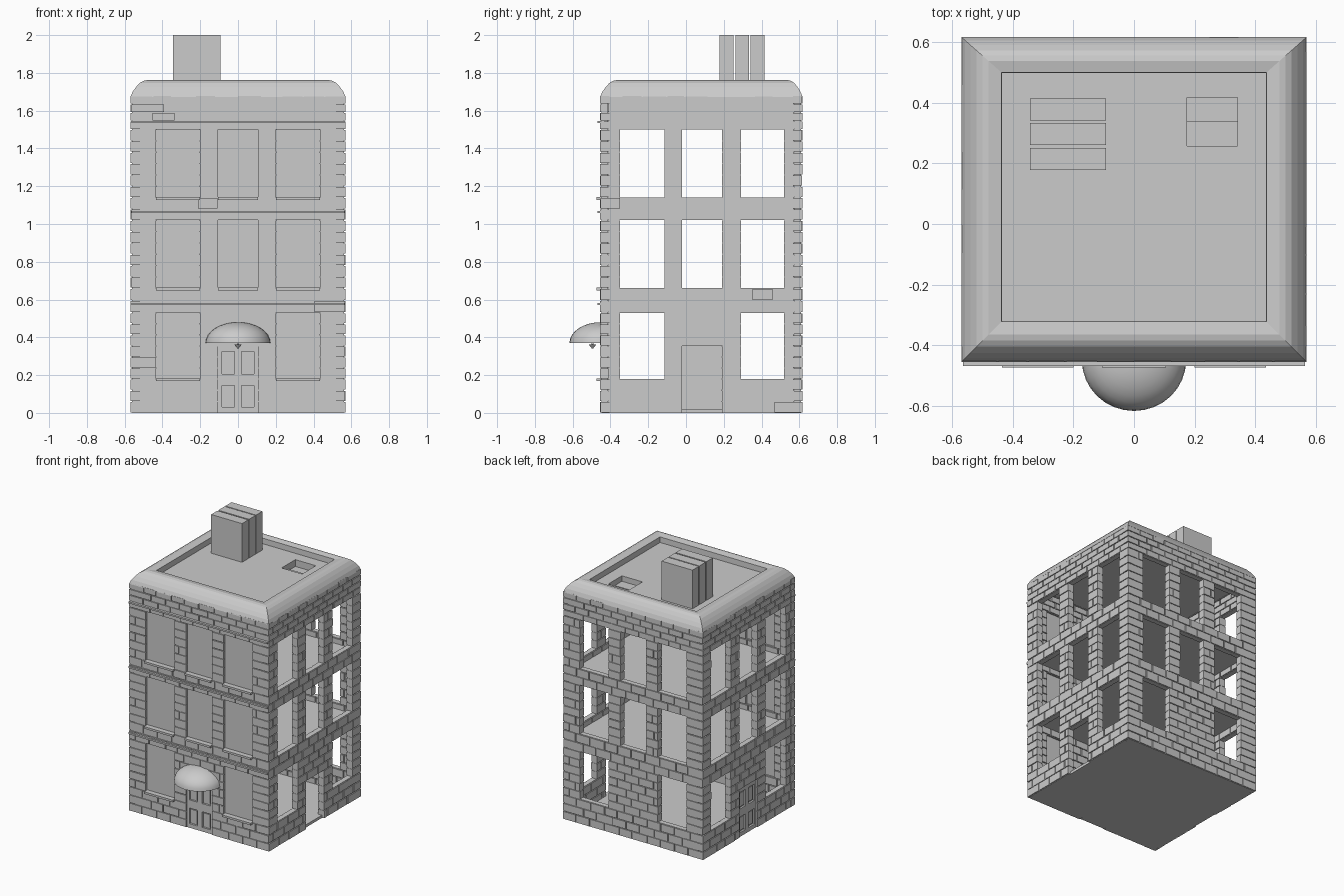
import bpy, bmesh, random
from mathutils import Vector, Matrix

if "Cube" in bpy.data.objects:
    bpy.data.objects.remove(bpy.data.objects["Cube"])

random.seed(4)
X, Y0, Y1, T = 0.57, -0.455, 0.617, 0.05      # half width, front, back, wall thickness


def box(bm, a, b):
    lo = [min(p, q) for p, q in zip(a, b)]
    hi = [max(p, q) for p, q in zip(a, b)]
    size = [q - p for p, q in zip(lo, hi)]
    mid = [(p + q) / 2 for p, q in zip(lo, hi)]
    bmesh.ops.create_cube(bm, size=1, matrix=Matrix.Translation(mid) @ Matrix.Diagonal((*size, 1)))


def finish(name, bm):
    me = bpy.data.meshes.new(name)
    bm.to_mesh(me)
    bm.free()
    ob = bpy.data.objects.new(name, me)
    bpy.context.collection.objects.link(ob)
    return ob


# Each wall maps (along, depth from outside) to (x, y)
SIDES = {
    "front": (lambda u, d: (u, Y0 + d), -X, X),
    "back": (lambda u, d: (u, Y1 - d), -X, X),
    "left": (lambda u, d: (-X + d, u), Y0, Y1),
    "right": (lambda u, d: (X - d, u), Y0, Y1),
}
COLS_X = [(-0.435, -0.2), (-0.105, 0.105), (0.2, 0.435)]
COLS_Y = [(-0.35, -0.115), (-0.02, 0.19), (0.29, 0.52)]
STOREYS = [(0.18, 0.53), (0.66, 1.02), (1.14, 1.50)]
DOOR_TOP = 0.355


def wall_box(bm, side, u0, u1, d0, d1, z0, z1):
    f = SIDES[side][0]
    box(bm, (*f(u0, d0), z0), (*f(u1, d1), z1))


def openings(side):
    cols = COLS_X if side in ("front", "back") else COLS_Y
    out = []
    for ci, (a, b) in enumerate(cols):
        for si, (z0, z1) in enumerate(STOREYS):
            if ci == 1 and si == 0:
                if side != "back":
                    out.append((a, b, 0, DOOR_TOP))
            else:
                out.append((a, b, z0, z1))
    return out


def solid_runs(lo, hi, z, ops):
    runs, cur = [], lo
    for a, b, z0, z1 in sorted(ops):
        if z0 < z < z1:
            runs.append((cur, a))
            cur = b
    return runs + [(cur, hi)]


# Brick course heights, lined up with the window heads and sills
levels = [0, 0.18, 0.53, 0.66, 1.02, 1.14, 1.50, 1.68]
counts = [3, 6, 2, 6, 2, 6, 4]
courses = []
for (a, b), n in zip(zip(levels, levels[1:]), counts):
    courses += [(a + (b - a) * i / n, a + (b - a) * (i + 1) / n) for i in range(n)]

# Brick walls: recessed mortar core plus running-bond bricks
for k, (side, (f, lo, hi)) in enumerate(SIDES.items()):
    core, bricks = bmesh.new(), bmesh.new()
    ops = openings(side)
    for r, (z0, z1) in enumerate(courses):
        cin = 0.008 if k < 2 else T - 0.008
        for a, b in solid_runs(lo + cin, hi - cin, (z0 + z1) / 2, ops):
            wall_box(core, side, a + 0.002, b - 0.002, 0.008, T - 0.008, z0, z1)
        inset = T if (r + (k > 1)) % 2 else 0
        for a, b in solid_runs(lo + inset, hi - inset, (z0 + z1) / 2, ops):
            joints, u = [a], lo + (r % 2) * 0.058
            while u < b:
                j = u + random.uniform(-0.012, 0.012)
                if a + 0.03 < j < b - 0.03:
                    joints.append(j)
                u += 0.115
            joints.append(b)
            for p, q in zip(joints, joints[1:]):
                wall_box(bricks, side, p + (0.004 if p > a else 0), q - (0.004 if q < b else 0),
                         random.uniform(0, 0.003), T, z0 + 0.003, z1 - 0.003)
    finish(side + "_mortar", core)
    finish(side + "_bricks", bricks)

# Blank window panels on the front
bm = bmesh.new()
for a, b, z0, z1 in openings("front"):
    if z0 > 0:
        wall_box(bm, "front", a, b, 0.02, 0.032, z0, z1)
finish("front_window_panels", bm)


# Four-panel doors on the front and left
def door(side, a, b):
    bm = bmesh.new()
    h, m = DOOR_TOP, (a + b) / 2
    wall_box(bm, side, a, b, 0.026, 0.038, 0, h)
    for u0, u1 in [(a, a + 0.02), (m - 0.018, m + 0.018), (b - 0.02, b)]:
        wall_box(bm, side, u0, u1, 0.012, 0.026, 0, h)
    for u0, u1 in [(a + 0.02, m - 0.018), (m + 0.018, b - 0.02)]:
        for z0, z1 in [(0, 0.03), (0.145, 0.205), (0.325, h)]:
            wall_box(bm, side, u0, u1, 0.012, 0.026, z0, z1)
        for z0, z1 in [(0.03, 0.145), (0.205, 0.325)]:
            wall_box(bm, side, u0 + 0.01, u1 - 0.01, 0.02, 0.026, z0 + 0.01, z1 - 0.01)
    finish(side + "_door", bm)


door("front", *COLS_X[1])
door("left", *COLS_Y[1])

# Front ledges and window sills
bm = bmesh.new()
for z in (0.577, 1.063, 1.54):
    wall_box(bm, "front", -0.565, 0.565, -0.013, 0.02, z - 0.006, z + 0.006)
finish("front_ledges", bm)
bm = bmesh.new()
for a, b, z0, z1 in openings("front"):
    if z0 > 0:
        wall_box(bm, "front", a, b, -0.018, 0.025, z0 - 0.012, z0 + 0.003)
finish("front_sills", bm)

# Floor slabs
bm = bmesh.new()
for z0, z1 in [(0, 0.02), (0.58, 0.62), (1.06, 1.10)]:
    box(bm, (-X + 0.02, Y0 + 0.035, z0), (X - 0.02, Y1 - 0.02, z1))
finish("floors", bm)

# Roof: rounded eaves, flat rim and sunken deck from stacked rectangles
bm = bmesh.new()
rings = []
for i, z in [(0.04, 1.64), (0.04, 1.672), (0, 1.672), (0.012, 1.70), (0.03, 1.725), (0.05, 1.747),
             (0.07, 1.758), (0.09, 1.762), (0.133, 1.755), (0.135, 1.715)]:
    rings.append([bm.verts.new((sx * (X - i), (Y0 + i) if sy < 0 else (Y1 - i * 0.88), z))
                  for sx, sy in ((-1, -1), (1, -1), (1, 1), (-1, 1))])
for A, B in zip(rings, rings[1:]):
    for j in range(4):
        bm.faces.new((A[j], A[(j + 1) % 4], B[(j + 1) % 4], B[j]))
bm.faces.new(rings[0][::-1])
bm.faces.new(rings[-1])
bmesh.ops.recalc_face_normals(bm, faces=bm.faces)
roof = finish("roof", bm)

# Roof hatch cut into the deck
bm = bmesh.new()
box(bm, (0.175, 0.257, 1.665), (0.342, 0.417, 1.8))
cutter = finish("hatch_cutter", bm)
cutter.hide_render = True
cutter.hide_set(True)
mod = roof.modifiers.new("hatch", "BOOLEAN")
mod.object = cutter
mod.operation = "DIFFERENCE"
mod.solver = "EXACT"
bm = bmesh.new()
box(bm, (0.175, 0.257, 1.66), (0.342, 0.34, 1.675))
finish("hatch_step", bm)

# Chimney: three parallel slabs
bm = bmesh.new()
for y in (0.178, 0.261, 0.342):
    box(bm, (-0.343, y, 1.70), (-0.092, y + 0.073, 2.0))
finish("chimney", bm)

# Half-dome awning over the front door
bm = bmesh.new()
bmesh.ops.create_uvsphere(bm, u_segments=32, v_segments=16, radius=1)
for n in ((0, 0, -1), (0, 1, 0)):
    res = bmesh.ops.bisect_plane(bm, geom=bm.verts[:] + bm.edges[:] + bm.faces[:], plane_co=(0, 0, 0),
                                 plane_no=n, clear_outer=True)
    bmesh.ops.contextual_create(bm, geom=[e for e in res["geom_cut"] if isinstance(e, bmesh.types.BMEdge)])
bmesh.ops.transform(bm, verts=bm.verts, matrix=Matrix.Translation((0, Y0 + 0.005, 0.37))
                    @ Matrix.Diagonal((0.172, 0.167, 0.11, 1)))
awning = finish("awning", bm)
bpy.ops.object.select_all(action="DESELECT")
awning.select_set(True)
bpy.context.view_layer.objects.active = awning
bpy.ops.object.shade_smooth_by_angle(angle=0.6)

# Small lamp under the awning
bm = bmesh.new()
bmesh.ops.create_cone(bm, cap_ends=True, segments=12, radius1=0.004, radius2=0.02, depth=0.02,
                      matrix=Matrix.Translation((0, -0.495, 0.352)))
box(bm, (-0.004, -0.499, 0.36), (0.004, -0.491, 0.374))
finish("door_lamp", bm)
